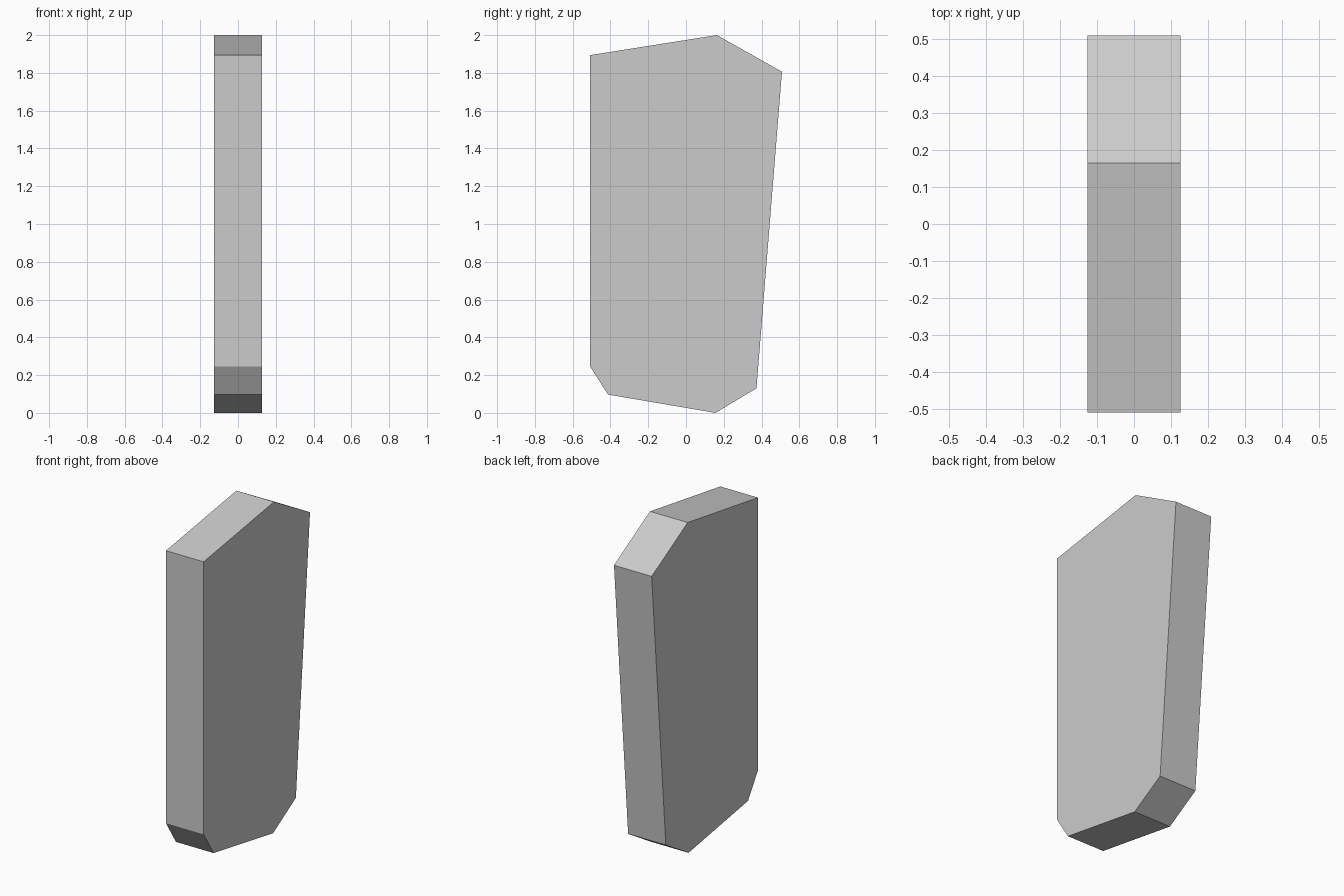
import bpy, bmesh

if "Cube" in bpy.data.objects:
    bpy.data.objects.remove(bpy.data.objects["Cube"])

HALF_WIDTH = 0.126

# Side outline of the slab as (y, z)
outline = [(-0.508, 0.246), (-0.413, 0.097), (0.156, 0.0), (0.373, 0.13),
           (0.508, 1.806), (0.164, 2.0), (-0.508, 1.894)]

# Faceted slab: outline extruded across x
bm = bmesh.new()
side = bm.faces.new([bm.verts.new((-HALF_WIDTH, y, z)) for y, z in outline])
ext = bmesh.ops.extrude_face_region(bm, geom=[side])
new_verts = [e for e in ext["geom"] if isinstance(e, bmesh.types.BMVert)]
bmesh.ops.translate(bm, verts=new_verts, vec=(2 * HALF_WIDTH, 0, 0))
bmesh.ops.recalc_face_normals(bm, faces=bm.faces)

mesh = bpy.data.meshes.new("faceted_slab")
bm.to_mesh(mesh)
bm.free()
slab = bpy.data.objects.new("faceted_slab", mesh)
bpy.context.collection.objects.link(slab)
